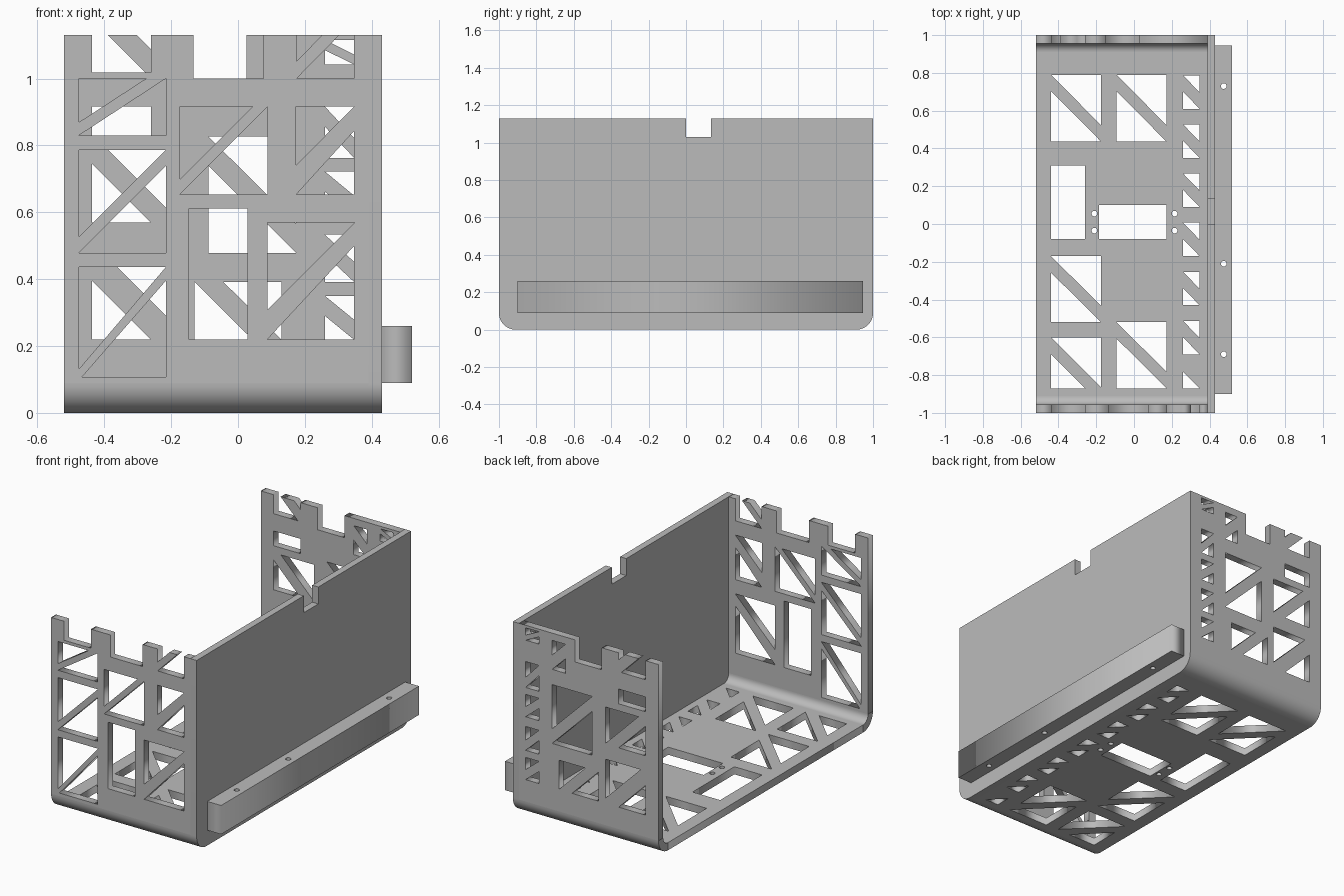
import bpy, bmesh, math
from mathutils import Matrix

if "Cube" in bpy.data.objects:
    bpy.data.objects.remove(bpy.data.objects["Cube"])

GREY = bpy.data.materials.new("light grey plastic")
GREY.diffuse_color = (0.5, 0.5, 0.5, 1)
GREY.use_nodes = True
GREY.node_tree.nodes["Principled BSDF"].inputs["Base Color"].default_value = GREY.diffuse_color

X0, X1, WALL, H, R = -0.52, 0.43, 0.045, 1.13, 0.09
XI = X1 - 0.04          # inner face of the side wall


def panel(name, outline, holes, thick, matrix):
    """Flat plate with cut-outs, drawn in its own plane and given thickness."""
    cu = bpy.data.curves.new(name, 'CURVE')
    cu.dimensions, cu.fill_mode, cu.extrude = '2D', 'BOTH', thick / 2
    for loop in [outline] + holes:
        sp = cu.splines.new('POLY')
        sp.points.add(len(loop) - 1)
        for p, (u, v) in zip(sp.points, loop):
            p.co = (u, v, 0, 1)
        sp.use_cyclic_u = True
    tmp = bpy.data.objects.new(name + "_curve", cu)
    bpy.context.collection.objects.link(tmp)
    bpy.context.view_layer.update()
    dg = bpy.context.evaluated_depsgraph_get()
    me = bpy.data.meshes.new_from_object(tmp.evaluated_get(dg))
    bpy.data.objects.remove(tmp)
    me.transform(matrix)
    bm = bmesh.new()
    bm.from_mesh(me)
    bmesh.ops.remove_doubles(bm, verts=bm.verts, dist=1e-5)
    bmesh.ops.recalc_face_normals(bm, faces=bm.faces)
    bm.to_mesh(me)
    bm.free()
    me.name = name
    me.materials.clear()
    me.materials.append(GREY)
    ob = bpy.data.objects.new(name, me)
    bpy.context.collection.objects.link(ob)
    return ob


def tri(x, y, dx, dy):
    return [(x, y), (x + dx, y), (x, y + dy)]


def rect(x0, x1, y0, y1):
    return [(x0, y0), (x1, y0), (x1, y1), (x0, y1)]


def circle(x, y, r=0.015, n=20):
    return [(x + r * math.cos(2 * math.pi * i / n), y + r * math.sin(2 * math.pi * i / n))
            for i in range(n)]


def falling(x0, x1, y0, y1, gap):
    """Two triangles leaving a strut that falls to the right."""
    w, h = x1 - x0, y1 - y0
    return [tri(x0, y0, w, h - gap), tri(x1, y1, -w, gap - h)]


def arc(cx, cy, r, a0, a1, n=12):
    return [(cx + r * math.cos(math.radians(a0 + (a1 - a0) * i / n)),
             cy + r * math.sin(math.radians(a0 + (a1 - a0) * i / n))) for i in range(n + 1)]


UPRIGHT = Matrix.Rotation(math.pi / 2, 4, 'X')                       # plane x,z
SIDE = Matrix(((0, 0, 1, 0), (1, 0, 0, 0), (0, 1, 0, 0), (0, 0, 0, 1)))  # plane y,z


def at(x, y, z, m=Matrix.Identity(4)):
    return Matrix.Translation((x, y, z)) @ m


# Front wall with notched top edge and braced windows
front_outline = [
    (X0, R), (XI, R), (XI, H), (0.347, H), (0.347, 1.0), (0.175, 1.0), (0.303, H),
    (0.252, H), (0.175, 1.052), (0.175, H), (0.077, H), (0.077, 1.0), (-0.133, 1.0),
    (-0.133, H), (-0.26, H), (-0.26, 1.018), (-0.436, 1.018), (-0.436, H), (X0, H)]
front_holes = [tri(*t) for t in [
    (-0.475, 1.0, 0.20, -0.13), (-0.216, 0.83, -0.26, 0.17),
    (-0.475, 0.787, 0.26, -0.26), (-0.216, 0.479, -0.26, 0.26),
    (-0.475, 0.437, 0.26, -0.305), (-0.216, 0.108, -0.25, 0.287),
    (-0.174, 0.916, 0.217, -0.218), (0.088, 0.653, -0.262, 0.263),
    (0.088, 0.569, 0.26, -0.26), (0.347, 0.219, -0.26, 0.28),
    (0.174, 0.916, 0.173, -0.175), (0.347, 0.653, -0.173, 0.19)]]
front_holes.append(rect(-0.147, 0.028, 0.219, 0.611))
panel("front_wall", front_outline, front_holes, WALL, at(0, -1 + WALL / 2, 0, UPRIGHT))

# Back wall
back_outline = [
    (X0, R), (XI, R), (XI, H), (0.026, H), (0.026, 1.0), (-0.15, 1.0), (-0.15, H),
    (-0.26, H), (-0.26, 1.088), (-0.302, H), (-0.39, H), (-0.278, 1.018),
    (-0.436, 1.018), (-0.436, H), (X0, H)]
back_holes = [rect(-0.436, -0.26, 0.829, 0.916)]
back_holes += [tri(*t) for t in [
    (-0.174, 0.787, -0.215, -0.215), (-0.436, 0.569, 0.175, 0.175),
    (-0.174, 0.479, -0.23, -0.23), (-0.436, 0.219, 0.175, 0.175),
    (0.13, 0.392, -0.174, -0.173), (-0.13, 0.219, 0.174, 0.173)]]
back_holes += falling(-0.088, 0.174, 0.479, 0.826, 0.087)
back_holes += falling(0.087, 0.174, 0.916, 1.087, 0.085)
for z0, z1 in [(1.042, 1.115), (0.763, 0.916), (0.59, 0.722), (0.392, 0.533), (0.219, 0.35)]:
    back_holes += falling(0.26, 0.347, z0, z1, 0.06 if z1 < 1 else 0.03)
panel("back_wall", back_outline, back_holes, WALL, at(0, 1 - WALL / 2, 0, UPRIGHT))

# Floor with braced windows, a row of small triangles and screw holes
floor_holes = [rect(-0.44, -0.26, -0.08, 0.31), rect(-0.185, 0.172, -0.08, 0.10)]
for x0, x1, y0, y1 in [(-0.44, -0.174, 0.436, 0.79), (-0.092, 0.172, 0.436, 0.79),
                       (-0.44, -0.174, -0.52, -0.17), (-0.092, 0.172, -0.87, -0.52)]:
    floor_holes += falling(x0, x1, y0, y1, 0.087)
floor_holes += [tri(-0.44, -0.87, 0.18, 0.18), tri(-0.174, -0.60, -0.266, -0.265)]
for i in range(6):
    floor_holes += falling(0.26, 0.347, 0.61 - 0.26 * i, 0.787 - 0.26 * i, 0.087)
floor_holes.append(tri(0.26, -0.87, 0.087, 0.087))
floor_holes += [circle(x, y) for x in (-0.21, 0.215) for y in (-0.035, 0.055)]
panel("floor", rect(X0, XI, -1 + R, 1 - R), floor_holes, WALL, at(0, 0, WALL / 2))

# Rounded lower edges joining the floor to the end walls
for name, s in (("front_rounded_edge", -1), ("back_rounded_edge", 1)):
    prof = arc(1 - R, R, R, -90, 0) + arc(1 - R, R, R - WALL, 0, -90)
    ob = panel(name, [(s * y, z) for y, z in prof], [], XI - X0, at((X0 + XI) / 2, 0, 0, SIDE))
    bpy.context.view_layer.objects.active = ob
    ob.select_set(True)
    bpy.ops.object.shade_smooth_by_angle(angle=math.radians(30))
    ob.select_set(False)

# Solid side wall with rounded lower corners and a notch in the top edge
side_outline = (arc(-1 + R, R, R, 180, 270) + arc(1 - R, R, R, 270, 360)
                + [(1, H), (0.135, H), (0.135, 1.03), (0, 1.03), (0, H), (-1, H)])
side = panel("side_wall", side_outline, [], X1 - XI, at((X0 + X1) / 2, 0, 0, SIDE))
side.data.transform(Matrix.Translation(((X1 + XI) / 2 - (X0 + X1) / 2, 0, 0)))
bpy.context.view_layer.objects.active = side
side.select_set(True)
bpy.ops.object.shade_smooth_by_angle(angle=math.radians(30))

# Mounting rail with vertical screw holes
panel("mounting_rail", rect(X1, 0.52, -0.90, 0.945),
      [circle(0.475, y) for y in (0.73, -0.21, -0.69)], 0.17, at(0, 0, 0.175))
